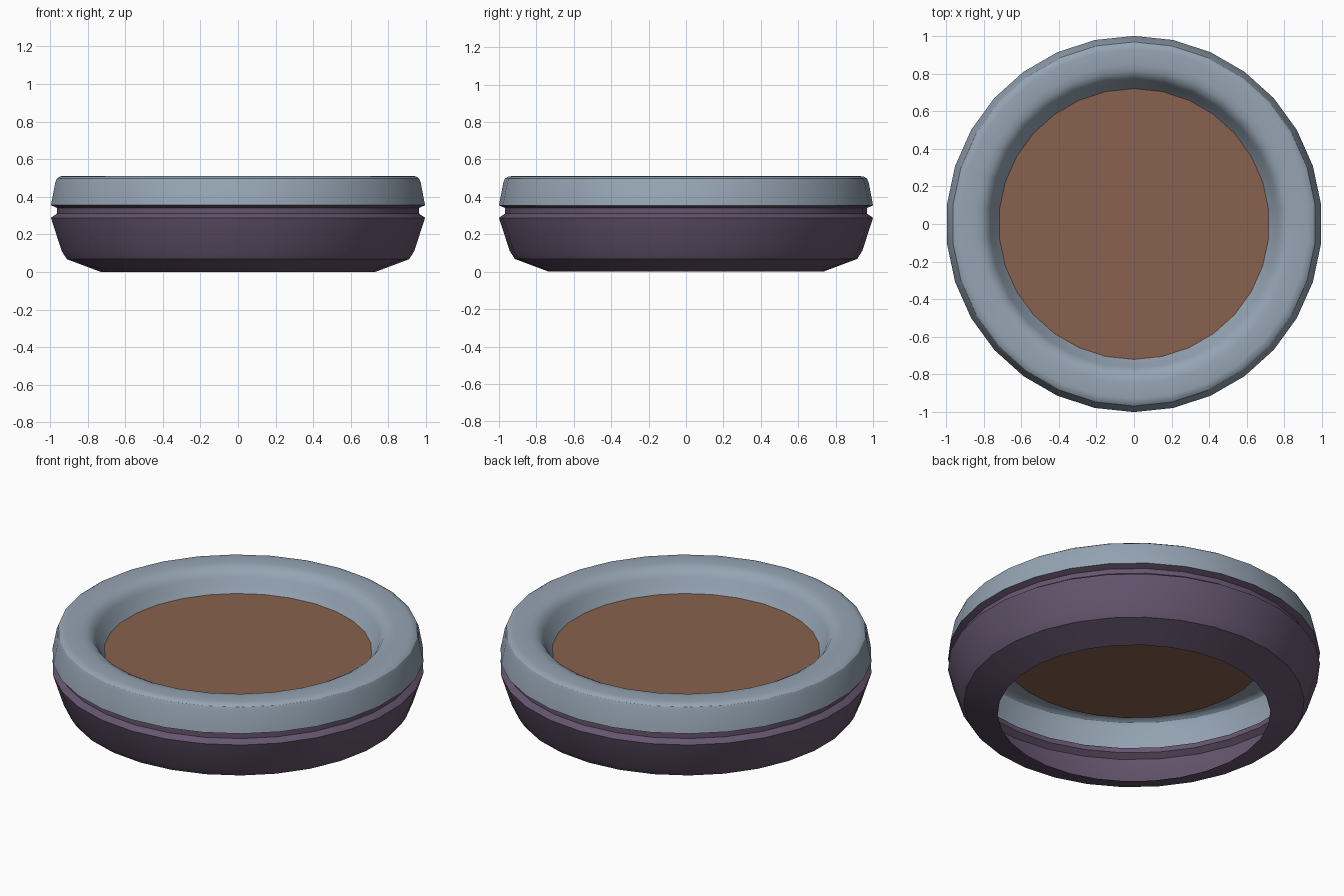
import bpy, bmesh
from math import sin, cos, pi, radians

if "Cube" in bpy.data.objects:
    bpy.data.objects.remove(bpy.data.objects["Cube"])

SIDES = 30


def material(name, rgb):
    m = bpy.data.materials.new(name)
    m.diffuse_color = (*rgb, 1)
    m.use_nodes = True
    m.node_tree.nodes["Principled BSDF"].inputs["Base Color"].default_value = m.diffuse_color
    return m


def finish(name, bm, mat, angle=None):
    mesh = bpy.data.meshes.new(name)
    bm.to_mesh(mesh)
    bm.free()
    mesh.materials.append(mat)
    ob = bpy.data.objects.new(name, mesh)
    bpy.context.collection.objects.link(ob)
    if angle:
        bpy.ops.object.select_all(action='DESELECT')
        ob.select_set(True)
        bpy.context.view_layer.objects.active = ob
        bpy.ops.object.shade_smooth_by_angle(angle=radians(angle))
    return ob


def ring(bm, r, z):
    return [bm.verts.new((r * cos(pi / 2 + 2 * pi * i / SIDES),
                          r * sin(pi / 2 + 2 * pi * i / SIDES), z))
            for i in range(SIDES)]


def lathe(name, profile, mat):
    """Open single-walled shell; profile runs bottom-outside to top-inside."""
    bm = bmesh.new()
    rings = [ring(bm, r, z) for r, z in profile]
    for a, b in zip(rings, rings[1:]):
        for i in range(SIDES):
            j = (i + 1) % SIDES
            bm.faces.new((a[i], a[j], b[j], b[i]))
    return finish(name, bm, mat, 30)


# Lower bowl with the recessed groove under the rim, open at the bottom
lathe("lower_shell",
      [(0.733, 0), (0.915, 0.068), (0.943, 0.112), (1.0, 0.288),
       (0.967, 0.311), (0.967, 0.34), (1.0, 0.355)],
      material("purple", (0.13, 0.09, 0.155)))

# Rounded rim that rolls over and slopes down to the inner disc
lathe("rim",
      [(1.0, 0.355), (0.977, 0.475), (0.968, 0.497), (0.952, 0.508),
       (0.93, 0.511), (0.85, 0.511), (0.815, 0.505), (0.787, 0.49),
       (0.767, 0.462), (0.745, 0.42), (0.72, 0.385)],
      material("blue_grey", (0.30, 0.37, 0.45)))

# Flat inner disc
bm = bmesh.new()
bm.faces.new(ring(bm, 0.72, 0.385))
finish("inner_disc", bm, material("brown", (0.25, 0.12, 0.075)))
